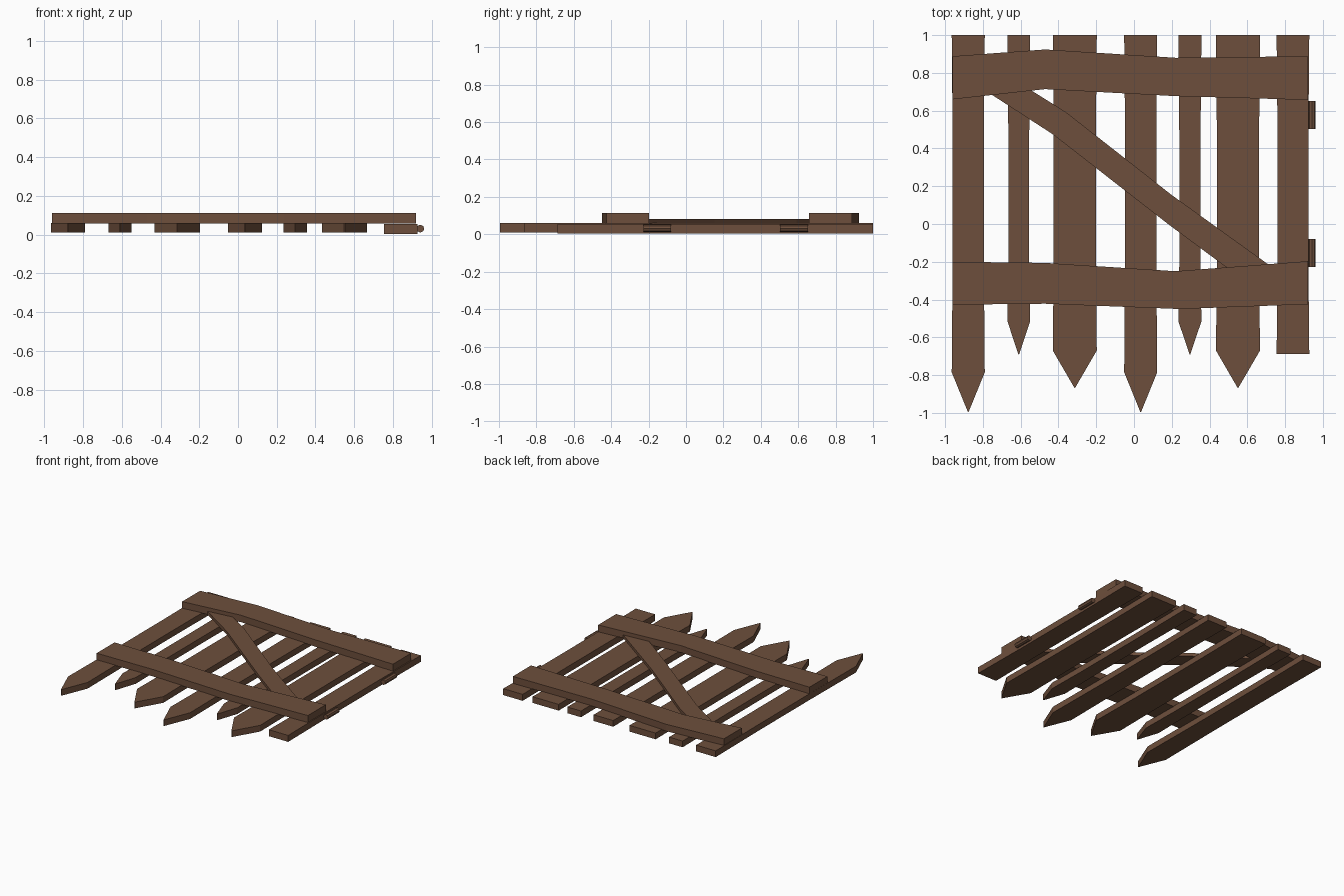
import bpy, bmesh, math
from mathutils import Matrix, Vector

if "Cube" in bpy.data.objects:
    bpy.data.objects.remove(bpy.data.objects["Cube"])

wood = bpy.data.materials.new("weathered brown wood")
wood.diffuse_color = (0.155, 0.078, 0.045, 1)
wood.use_nodes = True
wood.node_tree.nodes["Principled BSDF"].inputs["Base Color"].default_value = wood.diffuse_color


def finish(name, bm):
    bmesh.ops.recalc_face_normals(bm, faces=bm.faces)
    me = bpy.data.meshes.new(name)
    bm.to_mesh(me)
    bm.free()
    me.materials.append(wood)
    ob = bpy.data.objects.new(name, me)
    bpy.context.collection.objects.link(ob)
    return ob


def plank(name, side_a, side_b, z0, z1):
    """Board between two edge polylines of equal length, with thickness."""
    bm = bmesh.new()
    rings = []
    for a, b in zip(side_a, side_b):
        pts = [(*a, z0), (*b, z0), (*b, z1), (*a, z1)]
        rings.append([bm.verts.new(p) for p in pts])
    for r, s in zip(rings, rings[1:]):
        for i in range(4):
            j = (i + 1) % 4
            bm.faces.new((r[i], r[j], s[j], s[i]))
    bm.faces.new(rings[0])
    bm.faces.new(rings[-1])
    bmesh.ops.remove_doubles(bm, verts=bm.verts, dist=0.0001)
    return finish(name, bm)


def picket(name, x0, x1, shoulder, tip, z0, z1):
    """Slightly waisted upright, pointed when tip lies beyond the shoulder."""
    w = 0.005
    a = [(x0, 1.0), (x0 + w, 0.45), (x0 + w, -0.2), (x0, shoulder)]
    b = [(x1, 1.0), (x1 - w, 0.45), (x1 - w, -0.2), (x1, shoulder)]
    if tip < shoulder:
        mid = (x0 + x1) / 2
        a.append((mid - 0.002, tip))
        b.append((mid + 0.002, tip))
    return plank(name, a, b, z0, z1)


# pickets: left, right, shoulder y, tip y
for i, (x0, x1, s, t) in enumerate([
        (-0.965, -0.79, -0.785, -0.995), (-0.67, -0.55, -0.515, -0.69),
        (-0.43, -0.197, -0.67, -0.867), (-0.052, 0.123, -0.785, -0.995),
        (0.235, 0.357, -0.515, -0.69), (0.434, 0.667, -0.67, -0.867)]):
    picket(f"picket_{i + 1}", x0, x1, s, t, 0.01, 0.06)
picket("hinge_post", 0.755, 0.928, -0.687, -0.687, 0.003, 0.055)

# cross rails
plank("upper_rail",
      [(-0.96, 0.888), (-0.47, 0.924), (0.22, 0.88), (0.92, 0.888)],
      [(-0.96, 0.66), (-0.47, 0.714), (0.22, 0.677), (0.92, 0.657)], 0.057, 0.113)
plank("lower_rail",
      [(-0.96, -0.2), (-0.47, -0.206), (0.22, -0.25), (0.92, -0.197)],
      [(-0.96, -0.427), (-0.47, -0.422), (0.24, -0.45), (0.92, -0.425)], 0.057, 0.113)

# diagonal brace, its ends tucked under the rails
plank("diagonal_brace",
      [(-0.58, 0.73), (-0.36, 0.592), (0.2, 0.153), (0.74, -0.235)],
      [(-0.80, 0.715), (-0.43, 0.475), (0.18, 0.0), (0.51, -0.245)], 0.057, 0.083)

# hinge barrels on the post edge
for name, y in (("upper_hinge", 0.577), ("lower_hinge", -0.154)):
    bm = bmesh.new()
    mat = Matrix.Translation(Vector((0.942, y, 0.031))) @ Matrix.Rotation(math.pi / 2, 4, 'X')
    bmesh.ops.create_cone(bm, cap_ends=True, segments=8, radius1=0.02,
                          radius2=0.02, depth=0.148, matrix=mat)
    finish(name, bm)
